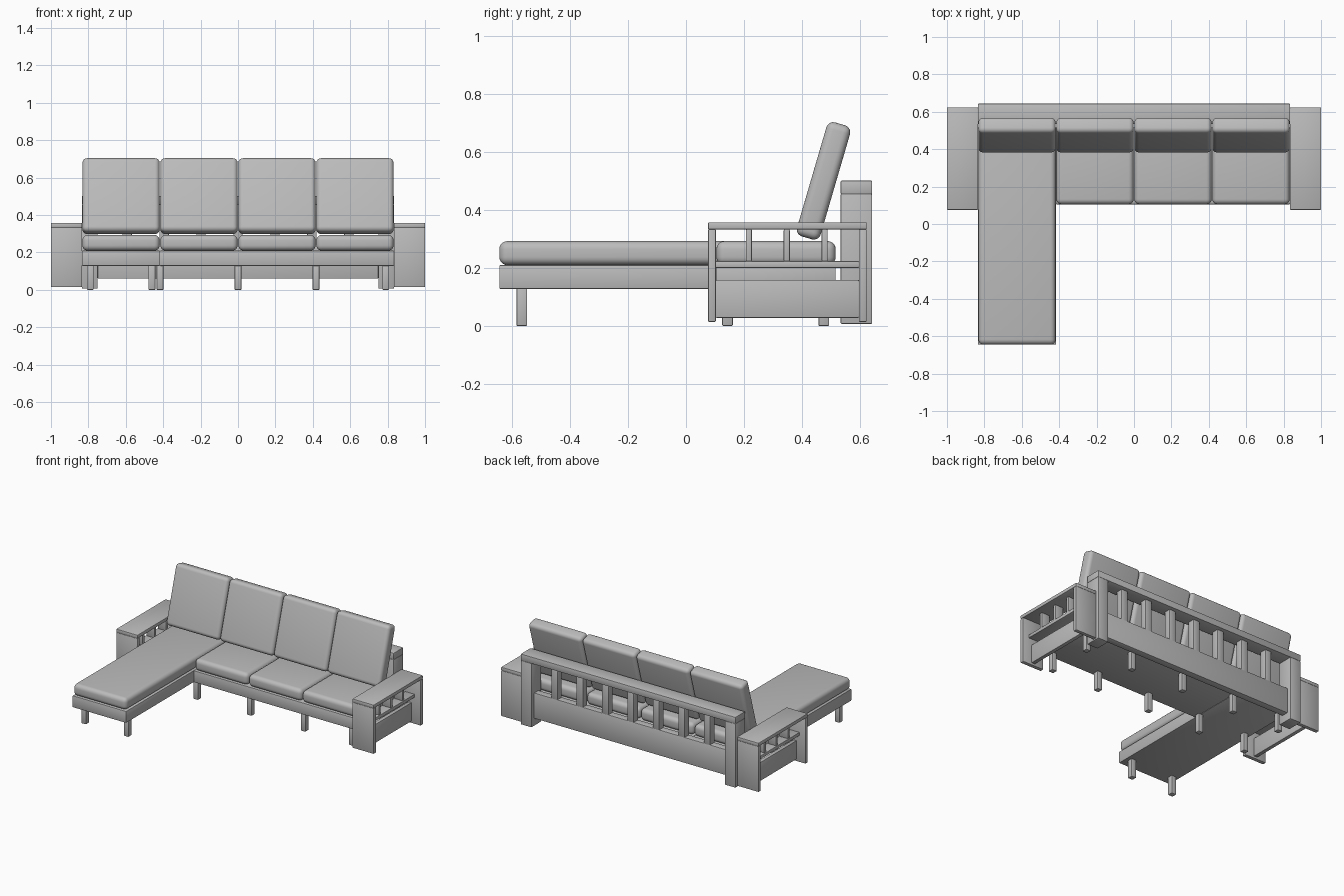
import bpy
import math

cube = bpy.data.objects.get("Cube")
if cube:
    bpy.data.objects.remove(cube, do_unlink=True)

grey = bpy.data.materials.new("plain_grey")
grey.use_nodes = True
colour = (0.5, 0.5, 0.5, 1)
grey.diffuse_color = colour
grey.node_tree.nodes["Principled BSDF"].inputs["Base Color"].default_value = colour


def box(name, x, y, z, bevel=0.004, segments=2, tilt=0):
    """Rounded box spanning the (low, high) ranges x, y and z."""
    spans = (x, y, z)
    bpy.ops.mesh.primitive_cube_add(size=1, location=[(a + b) / 2 for a, b in spans])
    ob = bpy.context.object
    ob.name = name
    ob.scale = [b - a for a, b in spans]
    bpy.ops.object.transform_apply(location=False, rotation=False, scale=True)
    ob.rotation_euler.x = tilt
    ob.data.materials.append(grey)
    mod = ob.modifiers.new("rounding", "BEVEL")
    mod.width = bevel
    mod.segments = segments
    bpy.ops.object.modifier_apply(modifier=mod.name)
    bpy.ops.object.shade_smooth_by_angle(angle=math.radians(35))
    return ob


def around(centre, size):
    return (centre - size / 2, centre + size / 2)


HALF = 0.834          # half width of the seat
SEAT = HALF / 2       # width of one seat
CHAISE = -HALF + SEAT  # inner edge of the chaise
FRONT, BACK = 0.105, 0.517

# Seat platform
box("chaise_base", (-HALF, CHAISE), (-0.645, BACK), (0.128, 0.21))
box("seat_base", (CHAISE, HALF), (FRONT, BACK), (0.128, 0.21))

# Cushions
for i in range(4):
    left = -HALF + i * SEAT
    x = (left + 0.002, left + SEAT - 0.002)
    name, front = ("chaise_cushion", -0.645) if i == 0 else ("seat_cushion", FRONT)
    box(name, x, (front, BACK), (0.21, 0.293), 0.028, 5)
    box("back_cushion", x, around(0.475, 0.085), around(0.501, 0.41), 0.025, 5,
        tilt=-math.radians(16.3))

# Legs
spots = [(x, y) for x in (-0.79, -SEAT, 0, SEAT, 0.79) for y in (0.143, 0.476)]
spots += [(-0.79, -0.567), (-0.46, -0.567)]
for x, y in spots:
    box("leg", around(x, 0.037), around(y, 0.037), (0, 0.13))

# Back frame
box("back_top_rail", (-HALF, HALF), (0.534, 0.643), (0.455, 0.502))
box("back_lower_rail", (-0.75, 0.75), (0.565, 0.615), (0.06, 0.24))
for i in range(1, 8):
    box("back_slat", around(-0.79 + i * 0.1975, 0.05), around(0.59, 0.05), (0.235, 0.457))

# Armrests and back posts
for side in (-1, 1):
    def span(a, b):
        return tuple(sorted((side * a, side * b)))
    box("back_post", span(0.75, HALF), (0.534, 0.643), (0.007, 0.456))
    box("arm_top", span(HALF, 1), (0.076, 0.624), (0.333, 0.358))
    box("arm_front_panel", span(HALF, 1), (0.076, 0.103), (0.014, 0.334))
    box("arm_rear_panel", span(HALF, 1), (0.597, 0.624), (0.014, 0.334))
    box("arm_shelf", span(0.88, 0.955), (0.102, 0.598), (0.2, 0.224))
    box("arm_lower_board", span(0.903, 0.931), (0.102, 0.598), (0.028, 0.159))
    for y in (0.217, 0.348, 0.479):
        box("arm_divider", span(0.885, 0.95), around(y, 0.021), (0.223, 0.334))
